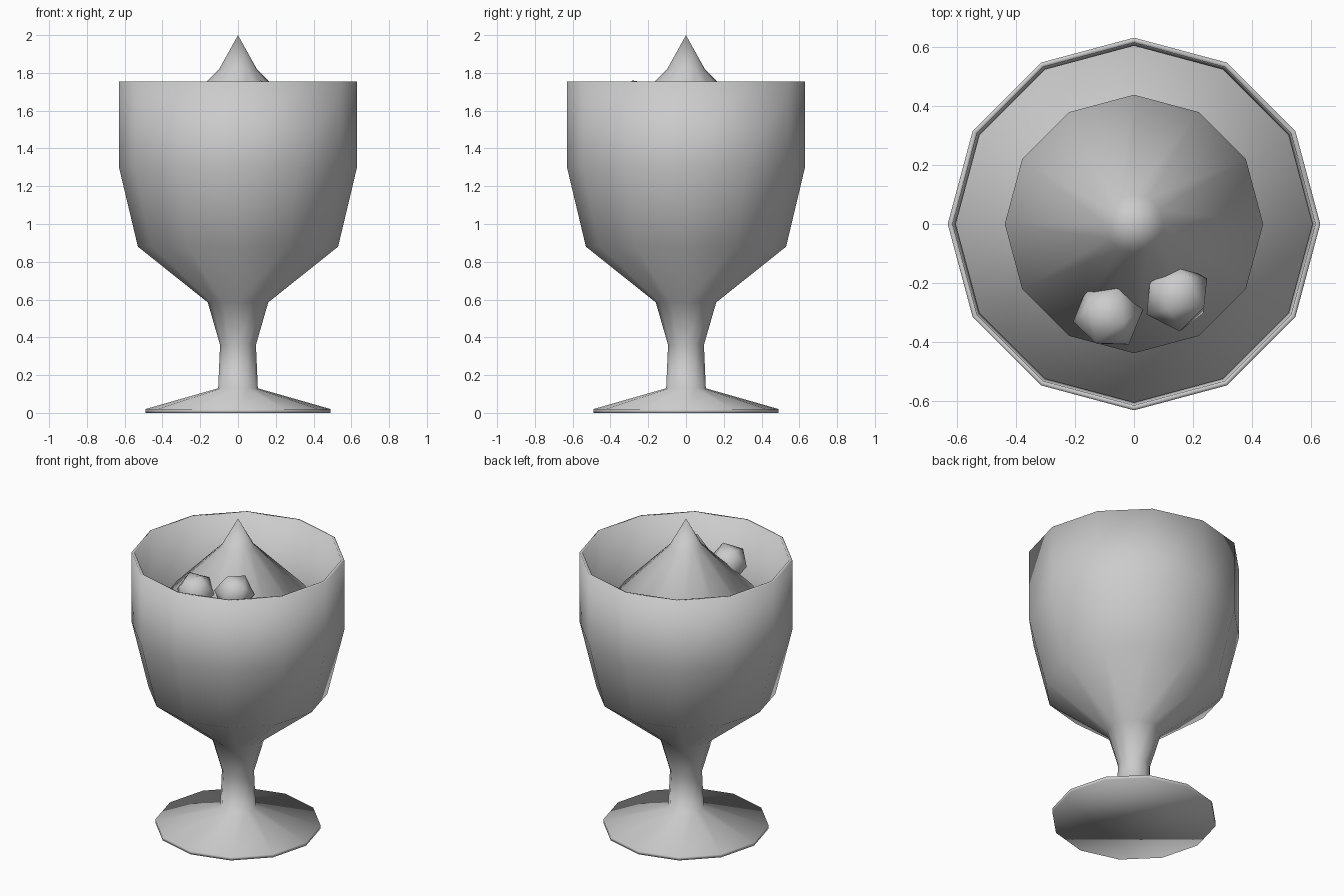
import bpy
import bmesh
from math import pi, sin, cos

cube = bpy.data.objects.get("Cube")
if cube:
    bpy.data.objects.remove(cube)

SIDES = 12

grey = bpy.data.materials.new("plain_grey")
grey.use_nodes = True
colour = (0.6, 0.6, 0.6, 1)
grey.diffuse_color = colour
grey.node_tree.nodes["Principled BSDF"].inputs["Base Color"].default_value = colour


def finish(name, bm):
    """Turn a bmesh into a smooth grey object."""
    bmesh.ops.recalc_face_normals(bm, faces=bm.faces)
    for face in bm.faces:
        face.smooth = True
    mesh = bpy.data.meshes.new(name)
    bm.to_mesh(mesh)
    bm.free()
    mesh.materials.append(grey)
    obj = bpy.data.objects.new(name, mesh)
    bpy.context.collection.objects.link(obj)
    return obj


def lathe(name, profile):
    """Revolve (radius, height) points; open ends are capped, radius 0 is a tip."""
    bm = bmesh.new()
    rings = []
    for r, z in profile:
        if r == 0:
            rings.append([bm.verts.new((0, 0, z))] * SIDES)
        else:
            angles = [2 * pi * i / SIDES for i in range(SIDES)]
            rings.append([bm.verts.new((r * cos(a), r * sin(a), z)) for a in angles])
    for low, high in zip(rings, rings[1:]):
        for i in range(SIDES):
            j = (i + 1) % SIDES
            corners = dict.fromkeys((low[i], low[j], high[j], high[i]))
            bm.faces.new(list(corners))
    for (r, z), ring in ((profile[0], rings[0]), (profile[-1], rings[-1])):
        if r:
            bm.faces.new(ring)
    return finish(name, bm)


# Goblet: foot, stem and hollow bowl in one profile
lathe("goblet", [
    (0.49, 0), (0.49, 0.02), (0.105, 0.13), (0.095, 0.36), (0.16, 0.585),
    (0.53, 0.88), (0.63, 1.3), (0.63, 1.755),
    (0.613, 1.755), (0.607, 1.3), (0.51, 0.9), (0.14, 0.61)])

# Filling inside the bowl
lathe("filling", [(0.13, 0.62), (0.505, 0.9), (0.604, 1.3)])

# Pointed cream mound on the filling
lathe("cream_peak", [(0.36, 1.28), (0.437, 1.48), (0.1, 1.82), (0, 2)])

# Two berries resting on the cream
berries = [("right_berry", (-0.088, -0.31, 1.62), 0.3), ("left_berry", (0.145, -0.245, 1.65), 0.9)]
for name, place, turn in berries:
    bm = bmesh.new()
    bmesh.ops.create_icosphere(bm, subdivisions=1, radius=0.12)
    berry = finish(name, bm)
    berry.location = place
    berry.rotation_euler = (turn, 0.4, turn)
